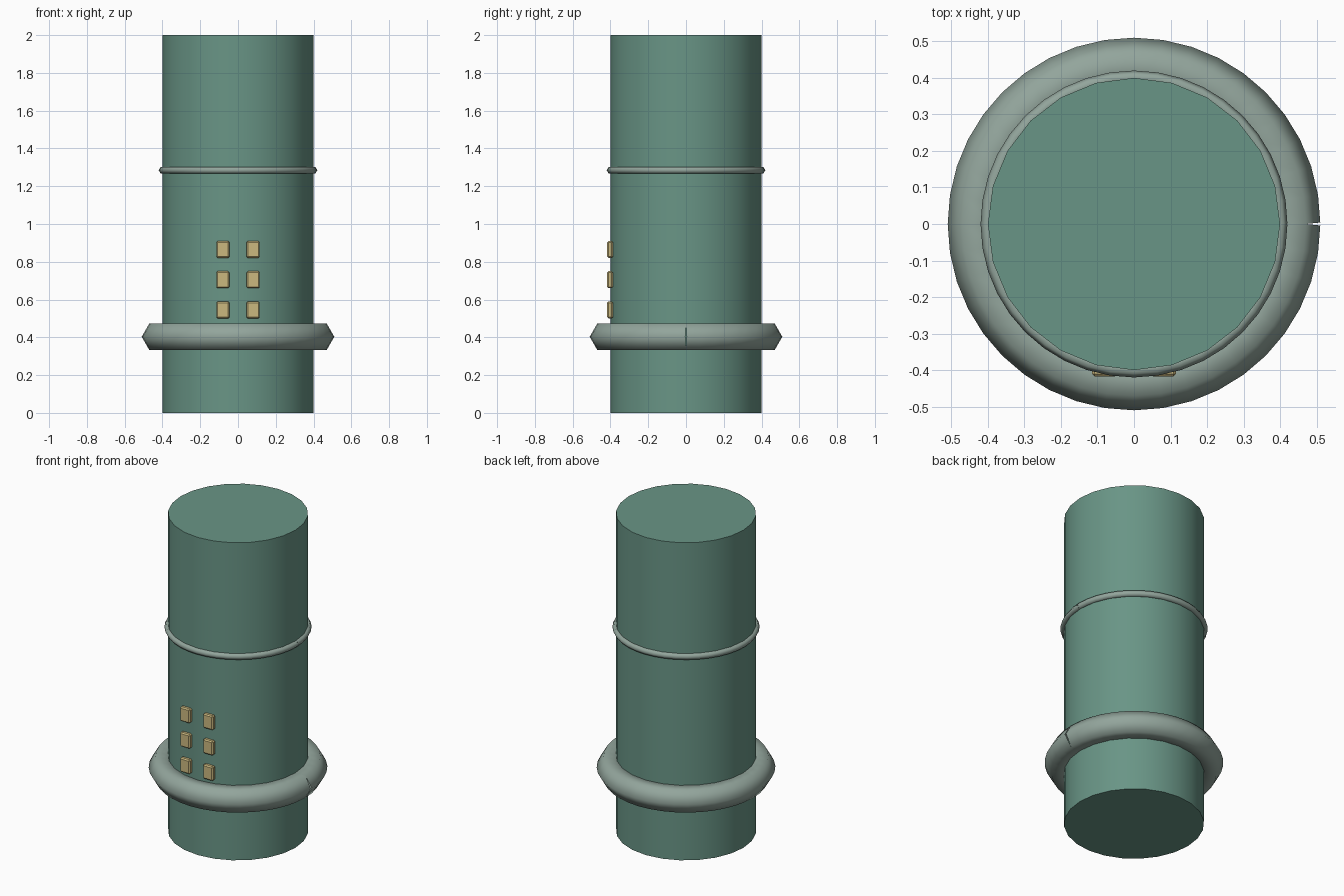
import bpy, bmesh, math

if "Cube" in bpy.data.objects:
    bpy.data.objects.remove(bpy.data.objects["Cube"])


def material(name, color):
    m = bpy.data.materials.new(name)
    m.diffuse_color = (*color, 1.0)
    m.use_nodes = True
    m.node_tree.nodes["Principled BSDF"].inputs["Base Color"].default_value = m.diffuse_color
    return m


GREEN = material("muted_green", (0.141, 0.300, 0.238))
GREY = material("grey_green", (0.290, 0.376, 0.332))
GOLD = material("pale_gold", (0.60, 0.485, 0.212))


def finish(name, bm, mat, angle):
    bmesh.ops.recalc_face_normals(bm, faces=bm.faces)
    mesh = bpy.data.meshes.new(name)
    bm.to_mesh(mesh)
    bm.free()
    mesh.materials.append(mat)
    ob = bpy.data.objects.new(name, mesh)
    bpy.context.collection.objects.link(ob)
    bpy.ops.object.select_all(action='DESELECT')
    ob.select_set(True)
    bpy.context.view_layer.objects.active = ob
    if angle:
        bpy.ops.object.shade_smooth_by_angle(angle=math.radians(angle))
    return ob


def swept_ring(name, radius, tube, z, gap, steps=40, sides=6):
    """Hexagonal tube bent into a circle, with a thin outer seam at +x."""
    bm = bmesh.new()
    rings = []
    for i in range(steps + 1):
        pull = {0: 1, steps: -1}.get(i, 0)
        ring = []
        for k in range(sides):
            t = 2 * math.pi * k / sides
            a = 2 * math.pi * i / steps + (pull * gap if k == 0 else 0)
            r = radius + tube * math.cos(t)
            ring.append(bm.verts.new((r * math.cos(a), r * math.sin(a),
                                      z + tube * math.sin(t))))
        rings.append(ring)
    for p, q in zip(rings, rings[1:]):
        for k in range(sides):
            n = (k + 1) % sides
            bm.faces.new((p[k], q[k], q[n], p[n]))
    return finish(name, bm, GREY, 65)


# Main column
bm = bmesh.new()
bmesh.ops.create_cone(bm, cap_ends=True, segments=24, radius1=0.4, radius2=0.4, depth=2)
bmesh.ops.translate(bm, verts=bm.verts, vec=(0, 0, 1))
finish("column", bm, GREEN, 30)

# Thick lower collar and thin upper band
swept_ring("lower_collar", 0.43, 0.08, 0.403, 0.008)
swept_ring("upper_band", 0.40, 0.02, 1.285, 0.002)

# Two columns of small bevelled windows on the front
for row, z in enumerate((0.545, 0.705, 0.865)):
    for side in (-1, 1):
        bm = bmesh.new()
        bmesh.ops.create_cube(bm, size=1)
        bmesh.ops.scale(bm, verts=bm.verts, vec=(0.07, 0.03, 0.09))
        bmesh.ops.translate(bm, verts=bm.verts, vec=(side * 0.08, -0.402, z))
        bmesh.ops.bevel(bm, geom=bm.edges[:], offset=0.007, segments=1, affect='EDGES')
        finish(f"window_{row}_{'left' if side < 0 else 'right'}", bm, GOLD, 0)
